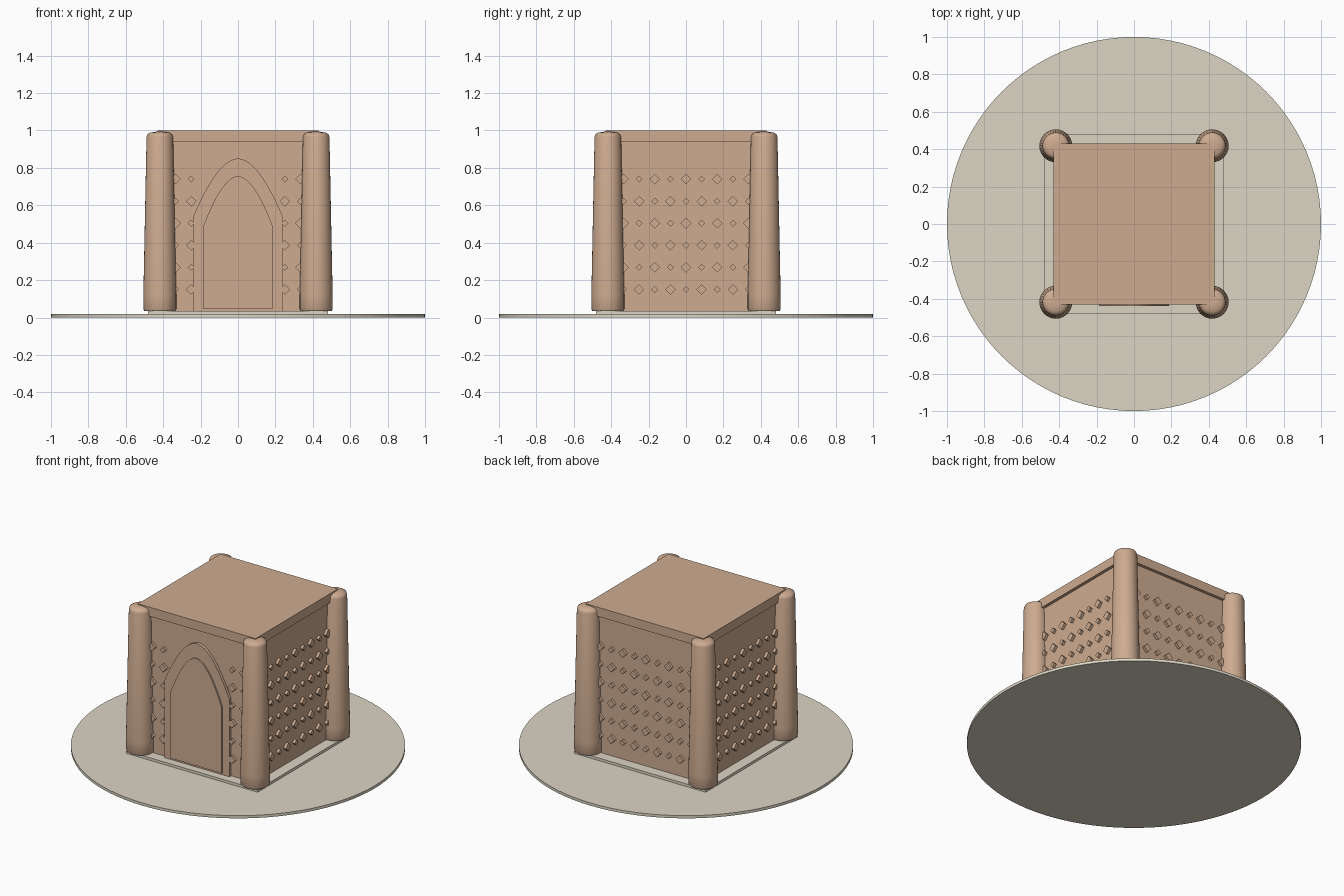
import bpy, bmesh, math
from mathutils import Matrix

if "Cube" in bpy.data.objects:
    bpy.data.objects.remove(bpy.data.objects["Cube"])


def material(name, rgb):
    m = bpy.data.materials.new(name)
    m.diffuse_color = (*rgb, 1)
    m.use_nodes = True
    m.node_tree.nodes["Principled BSDF"].inputs["Base Color"].default_value = m.diffuse_color
    return m


CLAY = material("warm clay", (0.62, 0.41, 0.28))
SAND = material("pale sand", (0.71, 0.665, 0.55))


def finish(name, bm, mat, smooth=None):
    bmesh.ops.recalc_face_normals(bm, faces=bm.faces[:])
    me = bpy.data.meshes.new(name)
    bm.to_mesh(me)
    bm.free()
    me.materials.append(mat)
    ob = bpy.data.objects.new(name, me)
    bpy.context.collection.objects.link(ob)
    if smooth is not None:
        bpy.ops.object.select_all(action='DESELECT')
        ob.select_set(True)
        bpy.context.view_layer.objects.active = ob
        bpy.ops.object.shade_smooth_by_angle(angle=math.radians(smooth))
    return ob


def add_box(bm, center, size, rot=Matrix.Identity(4)):
    bmesh.ops.create_cube(bm, size=1, matrix=rot @ Matrix.Translation(center)
                          @ Matrix.Diagonal((*size, 1)))


def block(name, half, z0, z1, mat):
    bm = bmesh.new()
    add_box(bm, (0, 0, (z0 + z1) / 2), (2 * half, 2 * half, z1 - z0))
    return finish(name, bm, mat)


# round ground disc
bm = bmesh.new()
bmesh.ops.create_cone(bm, cap_ends=True, segments=96, radius1=1, radius2=1, depth=0.018,
                      matrix=Matrix.Translation((0, 0, 0.009)))
finish("ground_disc", bm, SAND, 40)

# plinth, walls and overhanging roof slab
block("plinth", 0.48, 0.01, 0.035, SAND)
block("walls", 0.41, 0.035, 0.945, CLAY)
block("roof_slab", 0.43, 0.94, 1.0, CLAY)

# tapered corner pillars with softly domed tops
PROFILE = [(0.0, 0.035), (0.083, 0.035), (0.088, 0.045), (0.088, 0.12),
           (0.071, 0.965), (0.066, 0.98), (0.05, 0.989), (0.025, 0.993), (0.0, 0.995)]
for sx, side in ((-1, "left"), (1, "right")):
    for sy, end in ((-1, "front"), (1, "back")):
        bm = bmesh.new()
        verts = [bm.verts.new((r, 0, z)) for r, z in PROFILE]
        edges = [bm.edges.new(p) for p in zip(verts, verts[1:])]
        bmesh.ops.spin(bm, geom=verts + edges, cent=(0, 0, 0), axis=(0, 0, 1),
                       angle=math.tau, steps=32)
        bmesh.ops.remove_doubles(bm, verts=bm.verts[:], dist=0.0005)
        ob = finish(f"pillar_{end}_{side}", bm, CLAY, 50)
        ob.location = (sx * 0.418, sy * 0.418, 0)

# alternating large and small diamond studs on every wall
for k, side in enumerate(("front", "right", "back", "left")):
    turn = Matrix.Rotation(k * math.pi / 2, 4, 'Z')
    bm = bmesh.new()
    for row in range(6):
        for col in range(-4, 5):
            if side == "front" and abs(col) < 3:
                continue  # space for the doorway
            edge = 0.04 if (row + col) % 2 else 0.026
            place = (turn @ Matrix.Translation((col * 0.0835, -0.416, 0.15 + row * 0.118))
                     @ Matrix.Rotation(math.pi / 4, 4, 'Y'))
            add_box(bm, (0, 0, 0), (edge, 0.023, edge), place)
    finish(f"diamond_studs_{side}", bm, CLAY)


# pointed-arch plates: frame and door
def arch(name, half, z0, spring, apex, y_out):
    ctrl = half * 0.45
    right = []
    for i in range(13):
        t = i / 12
        right.append(((1 - t) ** 2 * half + 2 * t * (1 - t) * ctrl,
                      (1 - t) ** 2 * spring + (1 - (1 - t) ** 2) * apex))
    outline = [(half, z0)] + right + [(-x, z) for x, z in reversed(right[:-1])] + [(-half, z0)]
    bm = bmesh.new()
    face = bm.faces.new([bm.verts.new((x, y_out, z)) for x, z in outline])
    ext = bmesh.ops.extrude_face_region(bm, geom=[face], use_keep_orig=True)
    moved = [v for v in ext["geom"] if isinstance(v, bmesh.types.BMVert)]
    bmesh.ops.translate(bm, verts=moved, vec=(0, -0.405 - y_out, 0))
    finish(name, bm, CLAY)


arch("door_frame", 0.237, 0.035, 0.545, 0.85, -0.4285)
arch("door", 0.187, 0.048, 0.485, 0.755, -0.438)
